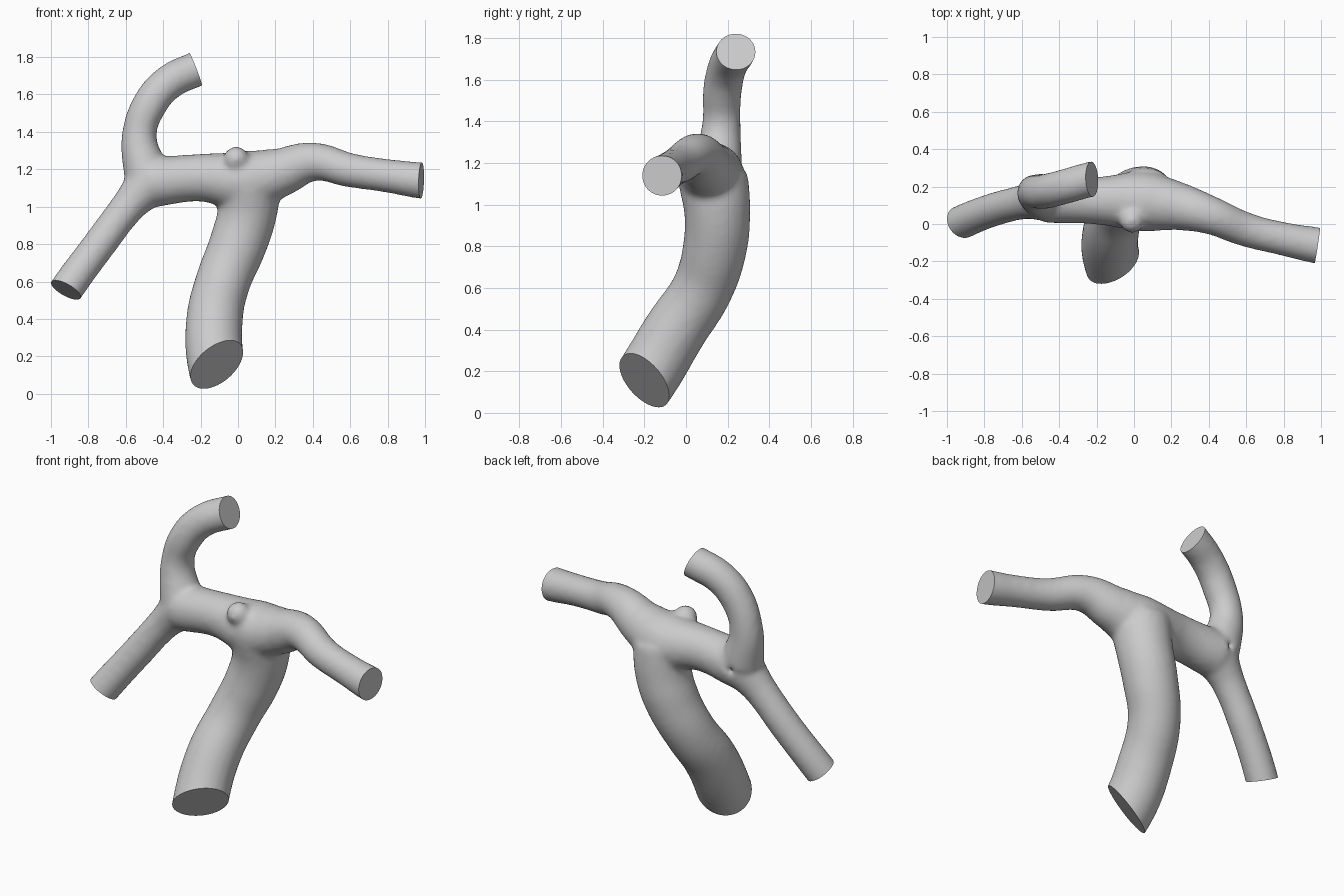
import bpy, bmesh
from mathutils import Vector, Matrix

cube = bpy.data.objects.get("Cube")
if cube:
    bpy.data.objects.remove(cube, do_unlink=True)

# Each path runs from the free end inward: (x, y, z, radius)
TRUNK = [(-.115, -.2, .155, .155), (-.125, -.05, .4, .152), (-.08, .08, .6, .148),
         (0, .14, .8, .155), (.05, .15, .97, .16), (.06, .13, 1.13, .17)]
BODY = [(-.47, .14, 1.13, .135), (-.2, .125, 1.155, .128), (.05, .12, 1.14, .16),
        (.22, .1, 1.18, .135)]
RIGHT_ARM = [(.98, -.115, 1.14, .098), (.8, -.08, 1.165, .09), (.6, -.03, 1.195, .092),
             (.4, .05, 1.24, .104), (.22, .1, 1.18, .13)]
UPPER = [(-.225, .24, 1.735, .095), (-.37, .2, 1.665, .094), (-.47, .175, 1.55, .094),
         (-.528, .17, 1.38, .094), (-.49, .15, 1.17, .12)]
LOWER = [(-.92, .01, .555, .092), (-.74, .08, .8, .09), (-.58, .12, 1.01, .095),
         (-.47, .14, 1.13, .125)]
# Open ends: path, cut normal, overshoot
ENDS = [(TRUNK, (.5, -.62, -.6), .25), (RIGHT_ARM, (.99, -.15, -.03), .12),
        (UPPER, (.93, .04, .36), .12), (LOWER, (-.46, -.35, -.81), .12)]


def add_tube(curve, points):
    spline = curve.splines.new('BEZIER')
    spline.bezier_points.add(len(points) - 1)
    for bp, p in zip(spline.bezier_points, points):
        bp.co, bp.radius = p[:3], p[3]
        bp.handle_left_type = bp.handle_right_type = 'AUTO'
    spline.resolution_u = 10
    spline.radius_interpolation = 'CARDINAL'


# Rough tubes, with the ends overshooting
curve = bpy.data.curves.new("vessel_paths", 'CURVE')
curve.dimensions = '3D'
curve.bevel_depth = 1
curve.bevel_resolution = 8
curve.use_fill_caps = True
for path, normal, extra in ENDS:
    end, nxt = Vector(path[0][:3]), Vector(path[1][:3])
    way = ((end - nxt).normalized() + Vector(normal).normalized()).normalized()
    add_tube(curve, [(*(end + way * extra), path[0][3])] + path)
add_tube(curve, BODY)
paths = bpy.data.objects.new("vessel_paths", curve)
bpy.context.collection.objects.link(paths)
bpy.context.view_layer.update()
rough = bpy.data.meshes.new_from_object(paths.evaluated_get(bpy.context.evaluated_depsgraph_get()))
bpy.data.objects.remove(paths, do_unlink=True)

# Small round bulge on the body, then fuse everything into one skin
bm = bmesh.new()
bm.from_mesh(rough)
bmesh.ops.create_icosphere(bm, subdivisions=4, radius=.068,
                           matrix=Matrix.Translation((-.01, .02, 1.255)))
bm.to_mesh(rough)
bm.free()
vessel = bpy.data.objects.new("branching_vessel", rough)
bpy.context.collection.objects.link(vessel)
remesh = vessel.modifiers.new("fuse", 'REMESH')
remesh.mode = 'VOXEL'
remesh.voxel_size = .015
smooth = vessel.modifiers.new("blend", 'SMOOTH')
smooth.factor = .5
smooth.iterations = 12
bpy.context.view_layer.update()
mesh = bpy.data.meshes.new_from_object(vessel.evaluated_get(bpy.context.evaluated_depsgraph_get()))
vessel.modifiers.clear()
vessel.data = mesh
mesh.name = "branching_vessel"

# Flat cut ends
bm = bmesh.new()
bm.from_mesh(mesh)
for path, normal, extra in ENDS:
    centre = Vector(path[0][:3])
    faces = [f for f in bm.faces if (f.calc_center_median() - centre).length < extra + .25]
    edges = {e for f in faces for e in f.edges}
    verts = {v for f in faces for v in f.verts}
    bmesh.ops.bisect_plane(bm, geom=[*verts, *edges, *faces], plane_co=centre,
                           plane_no=normal, clear_outer=True)
    rim = [e for e in bm.edges if e.is_boundary]
    bmesh.ops.holes_fill(bm, edges=rim, sides=0)
bmesh.ops.recalc_face_normals(bm, faces=bm.faces)
bm.to_mesh(mesh)
bm.free()

# One plain grey
grey = bpy.data.materials.new("light_grey")
grey.use_nodes = True
colour = (.6, .6, .6, 1)
grey.diffuse_color = colour
grey.node_tree.nodes["Principled BSDF"].inputs["Base Color"].default_value = colour
mesh.materials.clear()
mesh.materials.append(grey)

bpy.ops.object.select_all(action='DESELECT')
vessel.select_set(True)
bpy.context.view_layer.objects.active = vessel
bpy.ops.object.shade_smooth_by_angle(angle=.7)
